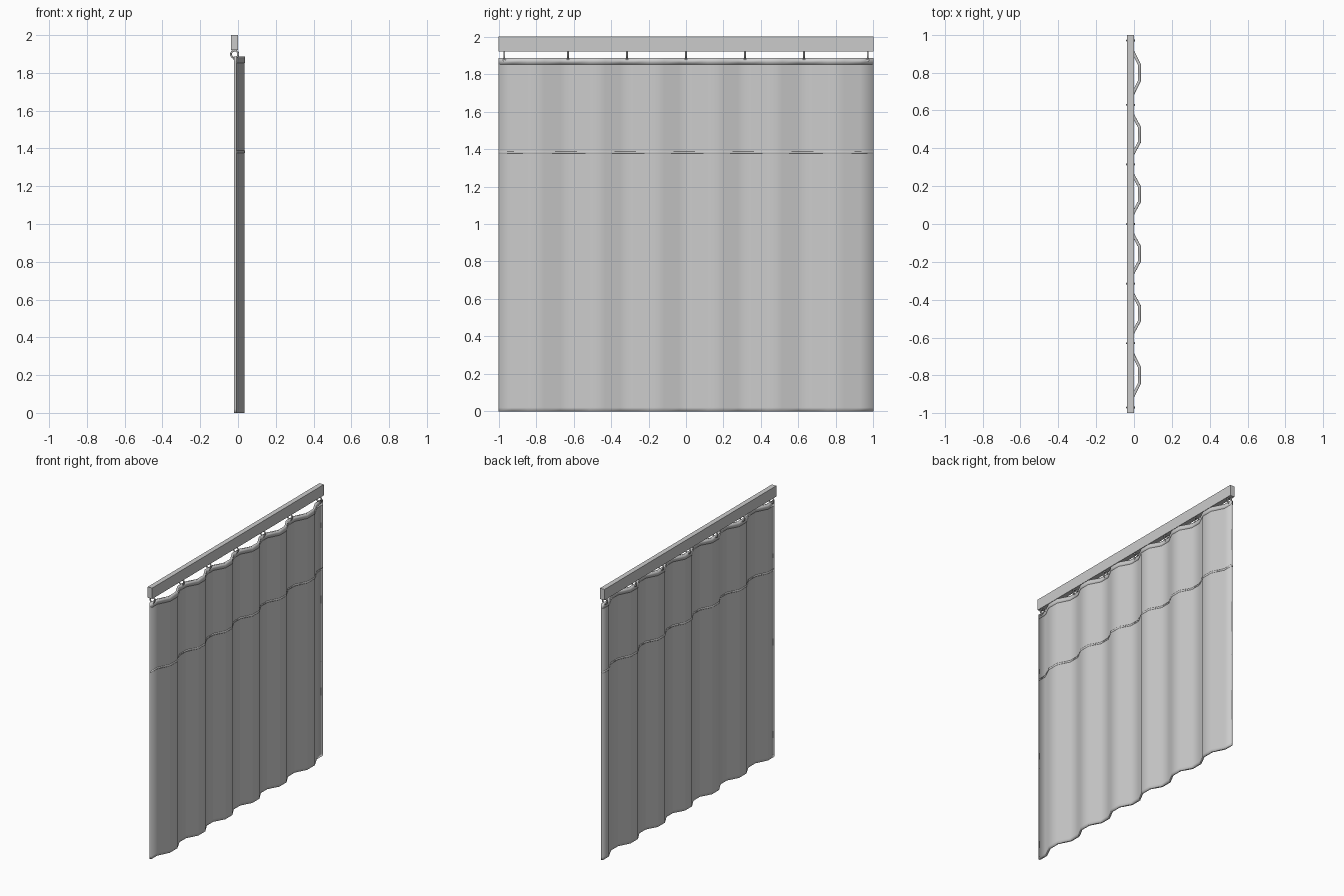
import bpy, bmesh, math

if "Cube" in bpy.data.objects:
    bpy.data.objects.remove(bpy.data.objects["Cube"])

RINGS = [-0.97, -0.63, -0.315, 0.0, 0.315, 0.63, 0.97]
VALLEY, PEAK = -0.014, 0.029


def smooth(ob, angle):
    bpy.ops.object.select_all(action='DESELECT')
    ob.select_set(True)
    bpy.context.view_layer.objects.active = ob
    bpy.ops.object.shade_smooth_by_angle(angle=math.radians(angle))


def pleat_profile():
    # flat valley at each ring, faceted fold between neighbouring rings
    pts = [(VALLEY, -1.0)]
    for a, b in zip(RINGS, RINGS[1:]):
        for t, x in ((0.125, VALLEY), (0.375, PEAK), (0.625, PEAK), (0.875, VALLEY)):
            pts.append((x, a + (b - a) * t))
    return pts + [(VALLEY, 1.0)]


def cloth(name, heights, thickness):
    bm = bmesh.new()
    rows = [[bm.verts.new((x, y, z)) for x, y in pleat_profile()] for z in heights]
    for r0, r1 in zip(rows, rows[1:]):
        for i in range(len(r0) - 1):
            bm.faces.new((r0[i], r0[i + 1], r1[i + 1], r1[i]))
    me = bpy.data.meshes.new(name)
    bm.to_mesh(me)
    bm.free()
    ob = bpy.data.objects.new(name, me)
    bpy.context.collection.objects.link(ob)
    smooth(ob, 50)
    mod = ob.modifiers.new("thickness", 'SOLIDIFY')
    mod.thickness = thickness
    mod.offset = 0
    mod.use_even_offset = True
    return ob


# Curtain sheet, with slightly raised top hem and seam
cloth("curtain", [0, 0.02, 0.7, 1.38, 1.86, 1.885], 0.013)
cloth("curtain_top_hem", [1.852, 1.8855], 0.015)
cloth("curtain_seam", [1.376, 1.388], 0.0155)

# Rail
bpy.ops.mesh.primitive_cube_add(size=1, location=(-0.018, 0, 1.96))
rail = bpy.context.object
rail.name = "rail"
rail.scale = (0.036, 2.0, 0.08)

# Hanging rings passing through the curtain top
for i, y in enumerate(RINGS):
    bpy.ops.mesh.primitive_torus_add(
        major_radius=0.0195, minor_radius=0.005, major_segments=16, minor_segments=8,
        location=(-0.018, y, 1.899), rotation=(math.pi / 2, 0, 0))
    ring = bpy.context.object
    ring.name = f"ring_{i + 1}"
    smooth(ring, 60)
    # Small eyelet where the ring pierces the cloth
    bpy.ops.mesh.primitive_cylinder_add(
        vertices=12, radius=0.008, depth=0.018,
        location=(VALLEY, y, 1.876), rotation=(0, math.pi / 2, 0))
    eyelet = bpy.context.object
    eyelet.name = f"eyelet_{i + 1}"
    smooth(eyelet, 40)
